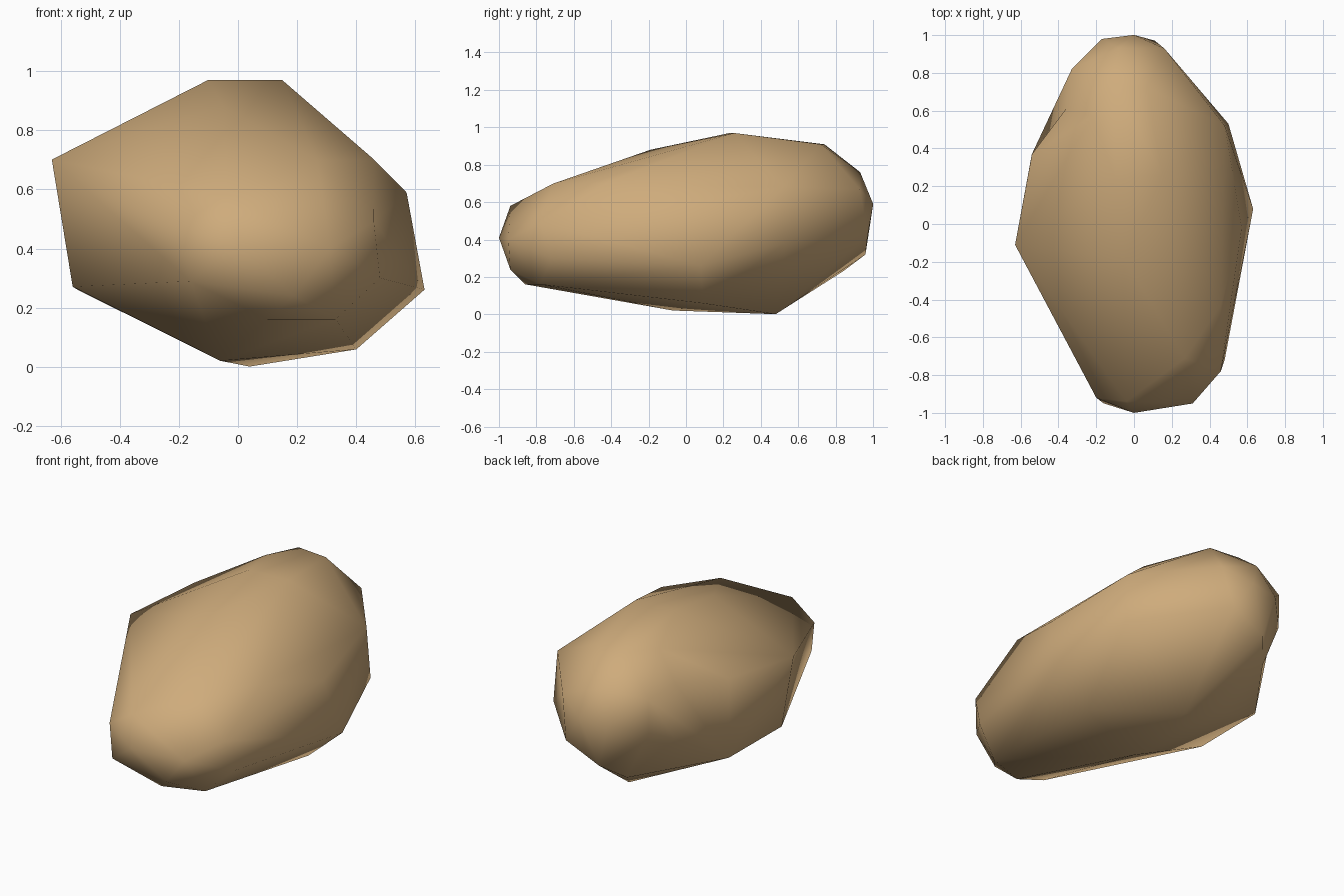
import bpy, random
from itertools import combinations
from mathutils import Vector

if "Cube" in bpy.data.objects:
    bpy.data.objects.remove(bpy.data.objects["Cube"])

# corner points of the boulder, grouped by region
front_end = [(0, -1, .41), (-.2, -.92, .48), (-.16, -.95, .29), (-.04, -.94, .58),
             (.31, -.95, .40), (.46, -.78, .49), (.48, -.72, .30),
             (.19, -.94, .24), (.10, -.86, .16), (.33, -.78, .16)]
back_end = [(0, 1, .59), (-.17, .98, .58), (.16, .93, .67), (.11, .97, .42),
            (-.10, .96, .32), (-.2, .84, .23), (-.08, .93, .76),
            (-.33, .82, .72), (-.33, .82, .52)]
crown = [(-.05, -.19, .88), (-.10, .24, .97), (.15, .26, .97), (.07, .72, .91),
         (-.12, .74, .91), (-.22, .57, .90), (.27, -.71, .70)]
sides = [(-.63, -.11, .70), (-.56, -.10, .27), (-.54, .37, .73), (-.54, .37, .26),
         (.57, -.02, .59), (.63, .08, .26), (.48, .52, .68), (.5, .53, .38),
         (.46, -.43, .70)]
base = [(-.06, -.07, .02), (.04, .48, 0), (.40, .09, .06)]
corners = front_end + back_end + crown + sides + base

# tiny jitter keeps four corners from sharing a plane
random.seed(3)
points = [Vector(c) + Vector([random.uniform(-.001, .001) for _ in range(3)])
          for c in corners]

# boulder skin: every triangle with all other corners behind it
faces = []
for i, j, k in combinations(range(len(points)), 3):
    a = points[i]
    n = (points[j] - a).cross(points[k] - a)
    d = [n.dot(p - a) for m, p in enumerate(points) if m not in (i, j, k)]
    if max(d) <= 0:
        faces.append((i, j, k))
    elif min(d) >= 0:
        faces.append((i, k, j))


def dent(a, b, target):
    """Split the edge a-b and push its middle in to target."""
    global faces
    a, b, mid = corners.index(a), corners.index(b), len(points)
    split = []
    for f in faces:
        if a in f and b in f:
            split.append(tuple(mid if v == a else v for v in f))
            split.append(tuple(mid if v == b else v for v in f))
        else:
            split.append(f)
    if len(split) > len(faces):
        points.append(Vector(target))
        faces = split


# hollow on the rear left side
dent((-.33, .82, .72), (-.54, .37, .73), (-.36, .61, .74))
dent((-.33, .82, .52), (-.54, .37, .26), (-.36, .62, .42))

mesh = bpy.data.meshes.new("boulder")
mesh.from_pydata([tuple(p) for p in points], [], faces)
mesh.update()
for poly in mesh.polygons:
    poly.use_smooth = True
boulder = bpy.data.objects.new("boulder", mesh)
bpy.context.collection.objects.link(boulder)

# sandstone colour
stone = bpy.data.materials.new("tan stone")
stone.diffuse_color = (.62, .41, .20, 1)
stone.use_nodes = True
stone.node_tree.nodes["Principled BSDF"].inputs["Base Color"].default_value = stone.diffuse_color
mesh.materials.append(stone)
